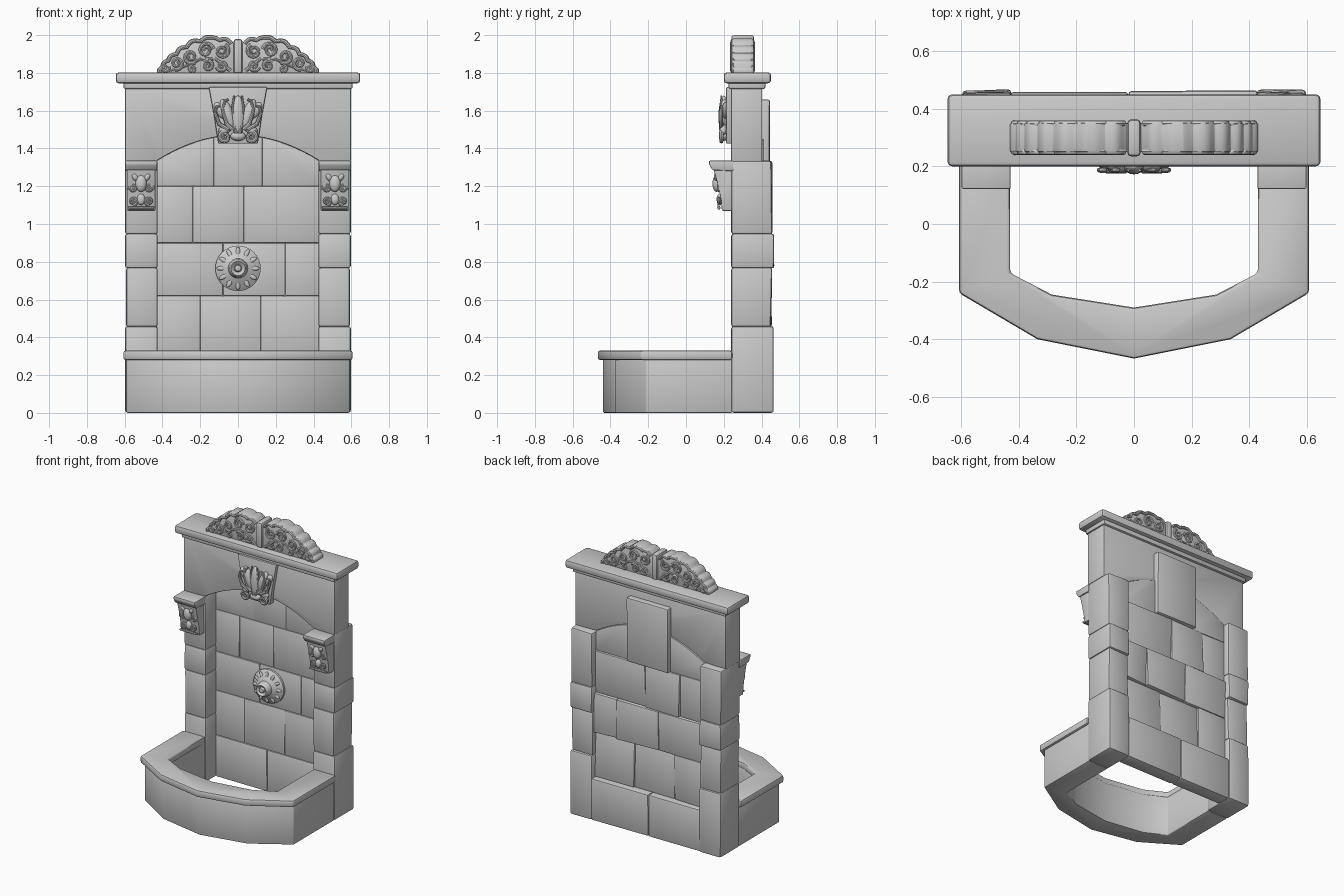
import bpy, bmesh, math, random
from mathutils import Vector, Matrix

if "Cube" in bpy.data.objects:
    bpy.data.objects.remove(bpy.data.objects["Cube"])

random.seed(4)


def finish(name, bm, bevel=0.0, segs=2):
    bmesh.ops.recalc_face_normals(bm, faces=bm.faces)
    if bevel:
        edges = [e for e in bm.edges if e.calc_face_angle(0) > 0.45]
        bmesh.ops.bevel(bm, geom=edges, offset=bevel, segments=segs,
                        profile=0.5, affect='EDGES', clamp_overlap=True)
    me = bpy.data.meshes.new(name)
    bm.to_mesh(me)
    bm.free()
    ob = bpy.data.objects.new(name, me)
    bpy.context.collection.objects.link(ob)
    return ob


def prism(name, pts, axis, lo, hi, bevel=0.0):
    """Extrude a 2D outline along one axis."""
    place = {'x': lambda a, b, h: (h, a, b),
             'y': lambda a, b, h: (a, h, b),
             'z': lambda a, b, h: (a, b, h)}[axis]
    bm = bmesh.new()
    f = bm.faces.new([bm.verts.new(place(a, b, lo)) for a, b in pts])
    ext = bmesh.ops.extrude_face_region(bm, geom=[f])['geom']
    step = Vector(place(0, 0, hi - lo))
    bmesh.ops.translate(bm, vec=step, verts=[g for g in ext if isinstance(g, bmesh.types.BMVert)])
    return finish(name, bm, bevel)


def block(name, x0, x1, y0, y1, z0, z1, bevel=0.01, jit=0.0):
    """Bevelled stone; jit makes its front and back faces uneven."""
    bm = bmesh.new()
    bmesh.ops.create_cube(bm, size=1)
    for v in bm.verts:
        back = v.co.y > 0
        v.co = Vector((x1 if v.co.x > 0 else x0, y1 if back else y0, z1 if v.co.z > 0 else z0))
        v.co.y += random.uniform(-jit, jit) * (1 if back else 0.35)
    return finish(name, bm, bevel)


def lathe(name, profile, cx, cz, n=32):
    """Revolve (radius, y) points around a y-directed axis."""
    bm = bmesh.new()
    vs = [bm.verts.new((r, y, 0)) for r, y in profile]
    es = [bm.edges.new(p) for p in zip(vs, vs[1:])]
    bmesh.ops.spin(bm, geom=vs + es, cent=(0, 0, 0), axis=(0, 1, 0), angle=math.tau, steps=n)
    bmesh.ops.remove_doubles(bm, verts=bm.verts, dist=1e-5)
    bmesh.ops.translate(bm, vec=(cx, 0, cz), verts=bm.verts)
    return finish(name, bm)


def lumps(name, items):
    """Carved bosses: ellipsoids given as (x, y, z, rx, ry, rz, tilt)."""
    bm = bmesh.new()
    for x, y, z, rx, ry, rz, tilt in items:
        m = (Matrix.Translation((x, y, z)) @ Matrix.Rotation(tilt, 4, 'Y')
             @ Matrix.Diagonal((rx, ry, rz, 1)))
        bmesh.ops.create_uvsphere(bm, u_segments=16, v_segments=10, radius=1, matrix=m)
    return finish(name, bm)


def tubes(name, strands, y, cx=0.0, taper=0.5):
    """Carved strands ((x, z) points, radius), mirrored about cx."""
    cu = bpy.data.curves.new(name, 'CURVE')
    cu.dimensions = '3D'
    cu.bevel_depth, cu.bevel_resolution, cu.use_fill_caps = 1.0, 2, True
    for s in (1, -1):
        for pts, rad in strands:
            sp = cu.splines.new('POLY')
            sp.points.add(len(pts) - 1)
            for i, (p, (a, b)) in enumerate(zip(sp.points, pts)):
                p.co = (cx + s * a, y, b, 1)
                p.radius = rad * (1 - (1 - taper) * i / (len(pts) - 1))
    tmp = bpy.data.objects.new(name + "_path", cu)
    bpy.context.collection.objects.link(tmp)
    bpy.context.view_layer.update()
    me = bpy.data.meshes.new_from_object(tmp.evaluated_get(bpy.context.evaluated_depsgraph_get()))
    bpy.data.objects.remove(tmp)
    bpy.context.collection.objects.link(bpy.data.objects.new(name, me))


def spiral(cx, cz, r, start=0.0, turn=1, turns=1.6, n=26):
    return [(cx + r * (1 - 0.85 * i / n) * math.cos(start + turn * math.tau * turns * i / n),
             cz + r * (1 - 0.85 * i / n) * math.sin(start + turn * math.tau * turns * i / n))
            for i in range(n + 1)]


# Basin: open-bottomed U of wall and overhanging rim
inner = [(0.43, 0.245), (0.43, -0.17), (0.285, -0.245), (0, -0.29),
         (-0.285, -0.245), (-0.43, -0.17), (-0.43, 0.245)]


def basin_ring(sx, front):
    right = [(sx, 0.245), (sx, -0.24 + front), (0.335, -0.40 + front)]
    return inner + [(-a, b) for a, b in right] + [(0, -0.467 + front)] + right[::-1]


prism("basin_wall", basin_ring(0.59, 0.028), 'z', 0, 0.29, 0.006)
prism("basin_rim", basin_ring(0.607, 0), 'z', 0.28, 0.33, 0.012)

# Side pillars of stacked stones, with a carved corbel on each
for s, side in ((1, "right"), (-1, "left")):
    for i, (z0, z1, yb) in enumerate([(0, 0.46, 0.463), (0.455, 0.77, 0.452),
                                      (0.765, 0.95, 0.463), (0.945, 1.335, 0.457)]):
        xs = sorted((s * 0.425, s * (0.597 if i != 1 else 0.593)))
        block(f"pillar_{side}_stone_{i}", *xs, 0.24, yb, z0, z1, 0.014, 0.006 if i else 0.002)
    c = s * 0.513
    prism(f"corbel_{side}", [(0.25, 1.07), (0.19, 1.07), (0.185, 1.13), (0.165, 1.22),
                             (0.145, 1.29), (0.145, 1.31), (0.25, 1.31)], 'x', c - 0.075, c + 0.075, 0.005)
    prism(f"corbel_cap_{side}", [(0.25, 1.28), (0.14, 1.285), (0.122, 1.315), (0.122, 1.335),
                                 (0.25, 1.335)], 'x', c - 0.085, c + 0.085, 0.005)
    lumps(f"corbel_carving_{side}", [(c, 0.162, 1.215, 0.03, 0.022, 0.045, 0),
                                     (c, 0.178, 1.13, 0.022, 0.016, 0.03, 0),
                                     (c + 0.033, 0.165, 1.25, 0.016, 0.018, 0.025, 0.5),
                                     (c - 0.033, 0.165, 1.25, 0.016, 0.018, 0.025, -0.5)])
    tubes(f"corbel_scrolls_{side}", [(spiral(0.045, 1.19, 0.02, 1.5), 0.008),
                                     (spiral(0.042, 1.12, 0.022, -1.5, -1), 0.008),
                                     ([(0.068, 1.29), (0.068, 1.18)], 0.007),
                                     ([(0.0, 1.085), (0.068, 1.085)], 0.009)], 0.174, c, 0.8)

# Arched back panel: core, stone courses and arched top stones
arch = [(x, 1.335 + 0.135 * (1 - (x / 0.43) ** 2)) for x in [0.43 - 0.86 * i / 20 for i in range(21)]]
prism("panel_core", [(-0.43, 0.01), (0.43, 0.01)] + arch, 'y', 0.37, 0.40)
block("panel_base_left", -0.43, -0.02, 0.355, 0.46, 0, 0.3, 0.012, 0.004)
block("panel_base_right", -0.02, 0.43, 0.355, 0.46, 0, 0.3, 0.012, 0.004)
courses = [(0.3, 0.62, [-0.43, -0.2, 0.12, 0.43], 0.415), (0.62, 0.9, [-0.43, -0.08, 0.25, 0.43], 0.432),
           (0.9, 1.2, [-0.43, -0.24, 0.03, 0.43], 0.418)]
for r, (z0, z1, xs, yb) in enumerate(courses):
    for k, (a, b) in enumerate(zip(xs, xs[1:])):
        block(f"panel_stone_{r}_{k}", a, b, 0.358, yb, z0, z1, 0.007, 0.01)
for k, (a, b) in enumerate([(-0.43, -0.129), (-0.129, 0.129), (0.129, 0.43)]):
    top = [p for p in arch if a - 0.001 <= p[0] <= b + 0.001]
    prism(f"panel_arch_stone_{k}", [(a, 1.2), (b, 1.2)] + top, 'y', 0.358, 0.41, 0.004)

# Spandrel above the arch, and the keystone's back end
prism("spandrel", [(-0.597, 1.33), (-0.597, 1.75), (0.597, 1.75), (0.597, 1.33)] + arch,
      'y', 0.238, 0.403, 0.006)
block("keystone_back", -0.165, 0.165, 0.38, 0.442, 1.2, 1.66, 0.012, 0.003)

# Keystone front with acanthus leaf
prism("keystone", [(-0.105, 1.425), (0.105, 1.425), (0.125, 1.56), (0.155, 1.725), (-0.155, 1.725),
                   (-0.125, 1.56)], 'y', 0.212, 0.26, 0.008)
leaf = [(0, 0.2, 1.57, 0.035, 0.028, 0.11, 0), (0, 0.2, 1.465, 0.04, 0.025, 0.025, 0)]
for s in (1, -1):
    leaf += [(s * 0.055, 0.204, 1.58, 0.032, 0.026, 0.085, s * 0.35),
             (s * 0.092, 0.21, 1.6, 0.026, 0.02, 0.05, s * 0.6),
             (s * 0.07, 0.2, 1.5, 0.035, 0.02, 0.025, s * 0.5)]
lumps("keystone_leaf", leaf)
tubes("keystone_scrolls", [
    (spiral(0.07, 1.46, 0.03, 1.2, -1), 0.012),
    ([(0.008, 1.47), (0.02, 1.55), (0.03, 1.62), (0.02, 1.68)], 0.009),
    ([(0.03, 1.5), (0.06, 1.53), (0.08, 1.6), (0.07, 1.65), (0.05, 1.66)], 0.012),
    ([(0.05, 1.5), (0.1, 1.53), (0.12, 1.585), (0.115, 1.62), (0.095, 1.625)], 0.012)], 0.187)

# Cornice
block("cornice_bed", -0.607, 0.607, 0.225, 0.42, 1.715, 1.76, 0.01)
block("cornice", -0.647, 0.647, 0.2, 0.45, 1.745, 1.803, 0.016)

# Scalloped crest with a centre rib and scrolls on both faces
anchors = [(0.035, 1.965), (0.10, 1.985), (0.205, 1.978), (0.28, 1.945), (0.335, 1.905),
           (0.38, 1.87), (0.41, 1.835), (0.428, 1.795)]
edge = []
for (ax, az), (bx, bz) in zip(anchors, anchors[1:]):
    for i in range(6):
        t = i / 6
        h = 0.22 * math.sin(math.pi * t)
        edge.append((ax + (bx - ax) * t - (bz - az) * h,
                     min(2.0, az + (bz - az) * t + (bx - ax) * h)))
edge.append(anchors[-1])
for s, side in ((1, "right"), (-1, "left")):
    prism(f"crest_{side}", [(s * a, b) for a, b in [(0.015, 1.795), (0.015, 1.95)] + edge],
          'y', 0.25, 0.35, 0.003)
block("crest_rib", -0.024, 0.024, 0.234, 0.364, 1.795, 1.98, 0.016)
rim = [(0.035 + (a - 0.035) * 0.965, 1.8 + (b - 1.8) * 0.94) for a, b in edge]
scrolls = [(0.085, 1.915, 0.038, 1), (0.17, 1.92, 0.04, -1), (0.25, 1.885, 0.037, 1),
           (0.325, 1.85, 0.033, -1), (0.085, 1.838, 0.028, -1), (0.16, 1.838, 0.03, 1),
           (0.24, 1.822, 0.018, -1), (0.385, 1.825, 0.018, 1)]
strands = [(spiral(x, z, r, 2.0 + i, d), 0.011) for i, (x, z, r, d) in enumerate(scrolls)]
strands.append(([(0.04, 1.812), (0.12, 1.875), (0.2, 1.872), (0.28, 1.835), (0.37, 1.808)], 0.01))
for y, face in ((0.251, "front"), (0.349, "back")):
    tubes(f"crest_scrolls_{face}", strands, y)
    tubes(f"crest_border_{face}", [(rim, 0.011)], y, 0, 1.0)

# Water spout rosette
lathe("spout_rosette", [(0.12, 0.37), (0.12, 0.345), (0.108, 0.336), (0.052, 0.308), (0.047, 0.275),
                        (0.038, 0.262), (0.028, 0.27), (0.02, 0.278), (0.015, 0.262), (0, 0.256)],
      0, 0.765)
bosses = [(0.085 * math.cos(a), 0.328, 0.765 + 0.085 * math.sin(a), 0.03, 0.008, 0.012, -a)
          for a in [math.tau * i / 12 for i in range(12)]]
lumps("spout_petals", bosses)

# Smooth shading with crisp edges
bpy.ops.object.select_all(action='DESELECT')
for ob in bpy.context.collection.objects:
    ob.select_set(True)
    bpy.context.view_layer.objects.active = ob
bpy.ops.object.shade_smooth_by_angle(angle=math.radians(40))
